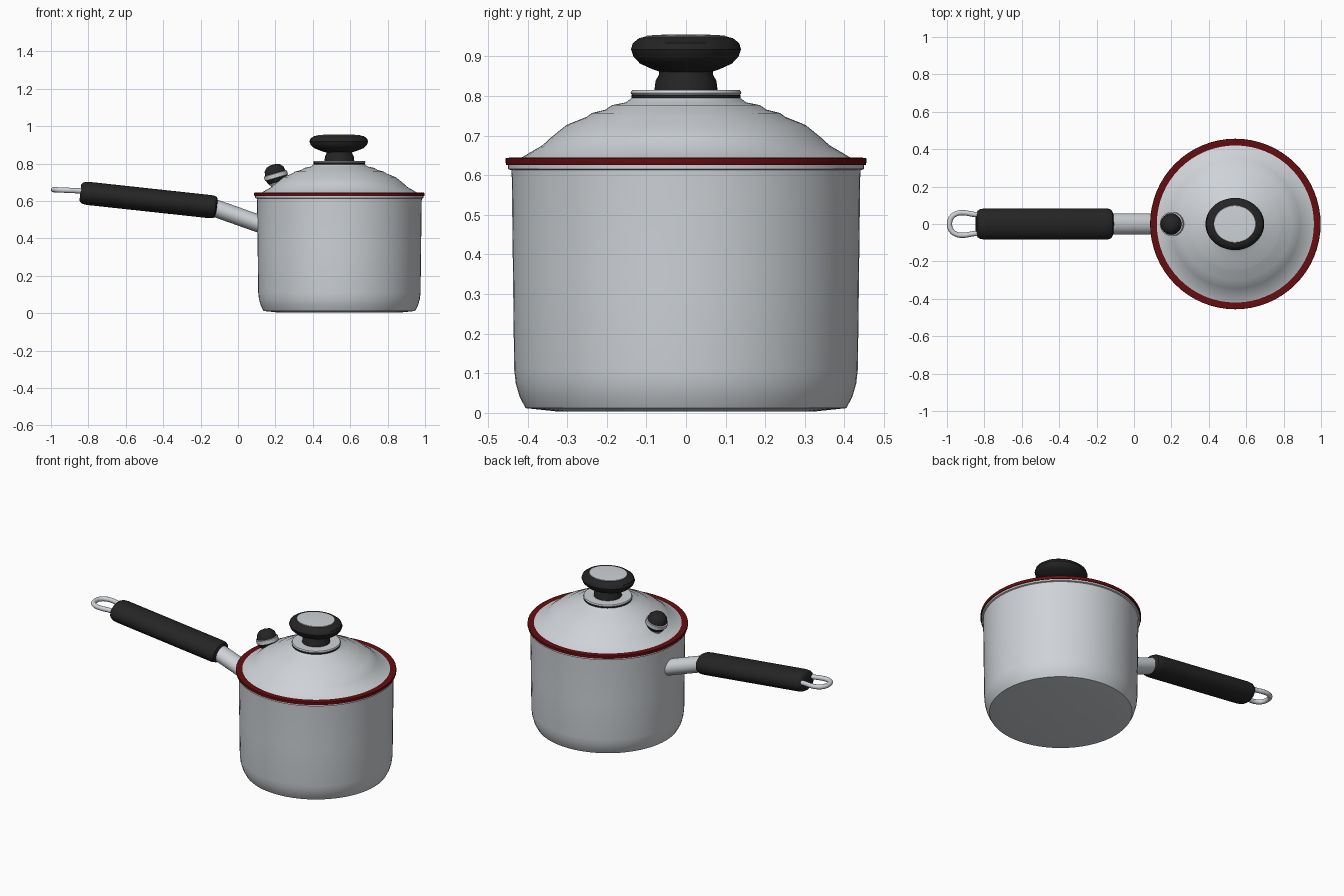
import bpy, bmesh, math
from mathutils import Matrix, Vector

if "Cube" in bpy.data.objects:
    bpy.data.objects.remove(bpy.data.objects["Cube"])


def material(name, rgb):
    m = bpy.data.materials.new(name)
    m.diffuse_color = (*rgb, 1)
    m.use_nodes = True
    m.node_tree.nodes["Principled BSDF"].inputs["Base Color"].default_value = m.diffuse_color
    return m


STEEL = material("brushed_steel", (0.62, 0.65, 0.68))
BLACK = material("black_plastic", (0.018, 0.018, 0.018))
RED = material("dark_red", (0.13, 0.004, 0.005))
CX = 0.542  # pot axis


def smooth(ob, angle=35):
    bpy.ops.object.select_all(action='DESELECT')
    ob.select_set(True)
    bpy.context.view_layer.objects.active = ob
    bpy.ops.object.shade_smooth_by_angle(angle=math.radians(angle))


def lathe(name, profile, mats, matrix=None, segs=64, bands=None, angle=35):
    """Revolve (radius, height) points; bands gives a material index per profile segment."""
    if matrix is None:
        matrix = Matrix.Translation((CX, 0, 0))
    bm = bmesh.new()
    rings = []
    for r, h in profile:
        if r == 0:
            rings.append([bm.verts.new((0, 0, h))] * segs)
        else:
            rings.append([bm.verts.new((r * math.cos(2 * math.pi * i / segs),
                                        r * math.sin(2 * math.pi * i / segs), h))
                          for i in range(segs)])
    for k in range(len(rings) - 1):
        a, b = rings[k], rings[k + 1]
        for i in range(segs):
            j = (i + 1) % segs
            vs = list(dict.fromkeys((a[i], a[j], b[j], b[i])))
            f = bm.faces.new(vs)
            f.material_index = bands[k] if bands else 0
    bmesh.ops.transform(bm, matrix=matrix, verts=bm.verts)
    bmesh.ops.recalc_face_normals(bm, faces=bm.faces)
    me = bpy.data.meshes.new(name)
    bm.to_mesh(me)
    bm.free()
    for m in mats:
        me.materials.append(m)
    ob = bpy.data.objects.new(name, me)
    bpy.context.collection.objects.link(ob)
    smooth(ob, angle)
    return ob


def along(p, q, rz, ry):
    """Matrix mapping a unit lathe (height 0..1) to an elliptical rod from p to q."""
    d = Vector(q) - Vector(p)
    rot = Matrix.Rotation(math.atan2(d.x, d.z), 4, 'Y')
    return Matrix.Translation(p) @ rot @ Matrix.Diagonal((rz, ry, d.length, 1))


# Pot body with lip
lathe("pot_body", [(0, 0.003), (0.32, 0.003), (0.405, 0.012), (0.420, 0.04), (0.430, 0.075),
                   (0.434, 0.11), (0.437, 0.35), (0.440, 0.595), (0.441, 0.613),
                   (0.450, 0.616), (0.450, 0.627), (0, 0.627)], [STEEL])

# Red band around the lid edge
lathe("lid_rim", [(0.40, 0.626), (0.454, 0.626), (0.456, 0.634), (0.455, 0.644),
                  (0.428, 0.645), (0.40, 0.640), (0.40, 0.626)], [RED])

# Stepped domed lid
lathe("lid", [(0.432, 0.640), (0.415, 0.645), (0.362, 0.676), (0.345, 0.692), (0.302, 0.727),
              (0.250, 0.748), (0.238, 0.757), (0.203, 0.766), (0.187, 0.777),
              (0.152, 0.784), (0.136, 0.796), (0, 0.796)], [STEEL])

# Washers below the knob
lathe("knob_gasket", [(0, 0.794), (0.137, 0.794), (0.137, 0.803), (0, 0.803)], [BLACK])
lathe("knob_washer", [(0, 0.803), (0.136, 0.803), (0.140, 0.808), (0.136, 0.815), (0, 0.815)],
      [STEEL])

# Knob: round neck, oval head, steel inlay
lathe("knob_neck", [(0, 0.812), (0.080, 0.812), (0.077, 0.838), (0.068, 0.855), (0.070, 0.872),
                    (0, 0.872)], [BLACK])
oval = Matrix.Translation((CX - 0.003, 0, 0)) @ Matrix.Diagonal((1.13, 1, 1, 1))
lathe("knob_head", [(0, 0.860), (0.062, 0.860), (0.085, 0.868), (0.116, 0.882), (0.133, 0.900),
                    (0.139, 0.918), (0.134, 0.934), (0.119, 0.946), (0.100, 0.951), (0, 0.951)],
      [BLACK], oval)
lathe("knob_inlay", [(0, 0.948), (0.102, 0.948), (0.098, 0.953), (0.06, 0.955), (0, 0.955)],
      [STEEL], oval)

# Steam valve on the lid: black dome and waist, steel band and foot
tilt = Matrix.Translation((0.203, 0, 0.735)) @ Matrix.Rotation(math.radians(-16), 4, 'Y')
lathe("steam_valve", [(0, -0.075), (0.035, -0.075), (0.042, -0.045), (0.050, -0.035),
                      (0.060, -0.012), (0.064, -0.010), (0.064, 0.012), (0.057, 0.014),
                      (0.052, 0.038), (0.036, 0.055), (0.018, 0.061), (0, 0.062)],
      [STEEL, BLACK], tilt, 32, [0, 0, 0, 1, 0, 0, 0, 1, 1, 1, 1])

# Steel handle stem
lathe("handle_stem", [(0, 0), (1, 0), (1, 1), (0, 1)], [STEEL],
      along((0.125, 0, 0.474), (-0.16, 0, 0.575), 0.047, 0.056), 32)

# Black grip with rounded ends
lathe("handle_grip", [(0, 0), (0.72, 0), (0.90, 0.010), (0.98, 0.03), (1, 0.06), (1, 0.94),
                      (0.96, 0.972), (0.86, 0.99), (0.68, 1), (0, 1)], [BLACK],
      along((-0.113, 0, 0.566), (-0.843, 0, 0.645), 0.062, 0.083), 48)

# Hanging loop made of bent wire
half = [(-0.80, 0.048), (-0.86, 0.052), (-0.91, 0.060), (-0.95, 0.055), (-0.977, 0.034)]
path = half + [(-0.986, 0)] + [(x, -y) for x, y in reversed(half)]
cu = bpy.data.curves.new("hanging_loop", 'CURVE')
cu.dimensions = '3D'
cu.bevel_depth = 0.014
cu.bevel_resolution = 4
cu.resolution_u = 8
sp = cu.splines.new('BEZIER')
sp.bezier_points.add(len(path) - 1)
for bp, (x, y) in zip(sp.bezier_points, path):
    bp.co = (x, y, 0.654 - 0.045 * (x + 0.84))
    bp.handle_left_type = bp.handle_right_type = 'AUTO'
cu.materials.append(STEEL)
loop = bpy.data.objects.new("hanging_loop", cu)
bpy.context.collection.objects.link(loop)
bpy.ops.object.select_all(action='DESELECT')
loop.select_set(True)
bpy.context.view_layer.objects.active = loop
bpy.ops.object.convert(target='MESH')
smooth(bpy.context.view_layer.objects.active, 60)
